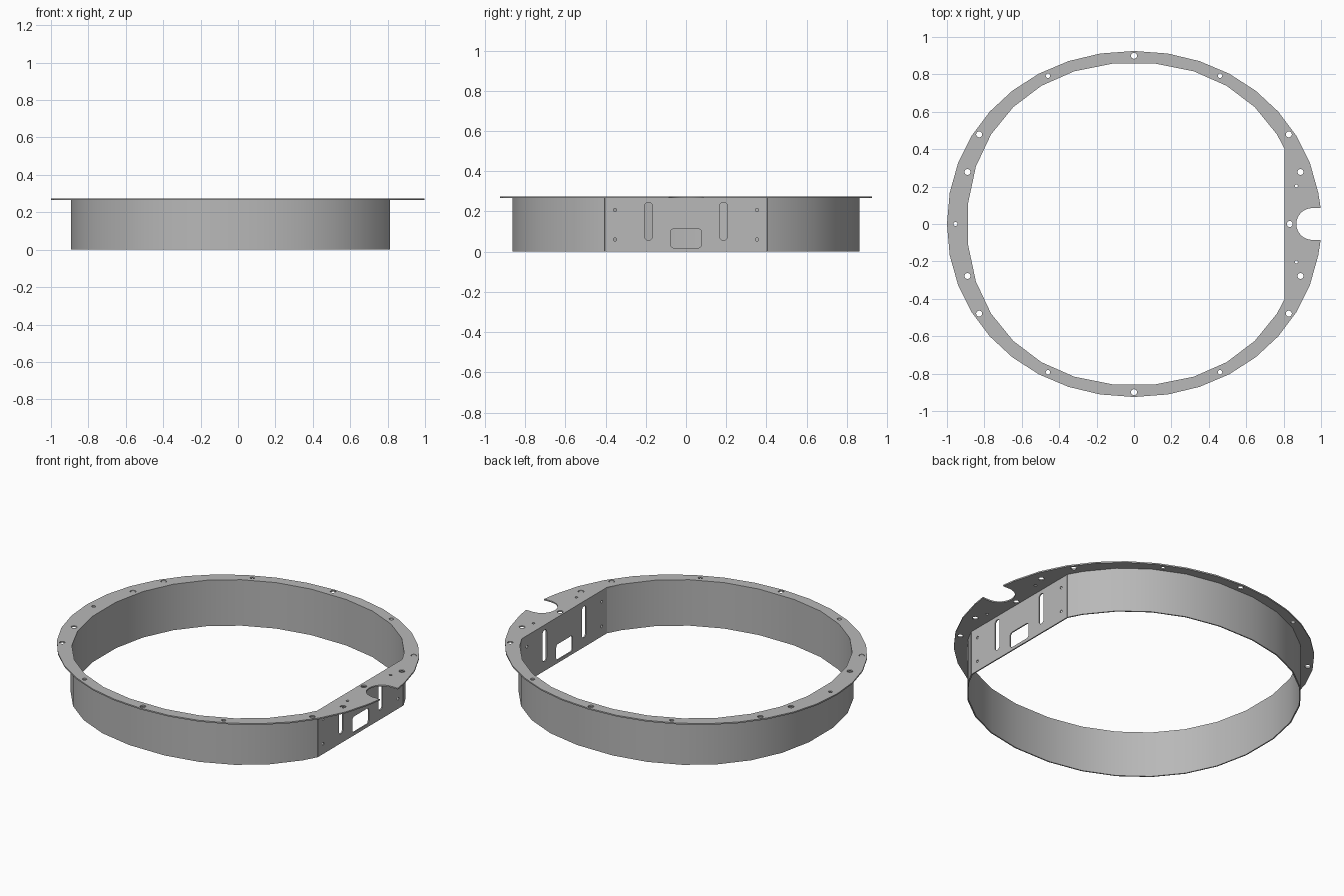
import bpy, bmesh, math
from mathutils import Matrix

cube = bpy.data.objects.get("Cube")
if cube:
    bpy.data.objects.remove(cube, do_unlink=True)

grey = bpy.data.materials.new("plain grey metal")
grey.use_nodes = True
GREY = (0.48, 0.48, 0.48, 1)
grey.diffuse_color = GREY
grey.node_tree.nodes["Principled BSDF"].inputs["Base Color"].default_value = GREY

HEIGHT, SHEET = 0.275, 0.008
FLAT_X, FLAT_Y = 0.805, 0.402      # inner face and half width of the flat side
WALL = 0.007


def oval(a, b, n, count, shift=0.0):
    """Slightly squared ellipse, counter-clockwise from +x."""
    pts = []
    for i in range(count):
        t = 2 * math.pi * (i + shift) / count
        c, s = math.cos(t), math.sin(t)
        pts.append((math.copysign(a * abs(c) ** (2 / n), c),
                    math.copysign(b * abs(s) ** (2 / n), s)))
    return pts


def arc(x, y, r, start, end, steps):
    return [(x + r * math.cos(math.radians(start + (end - start) * i / steps)),
             y + r * math.sin(math.radians(start + (end - start) * i / steps)))
            for i in range(steps + 1)]


def hole(x, y, r):
    return arc(x, y, r, 0, 360, 16)[:-1]


def rounded_box(x, y, w, h, r):
    """Rounded rectangle centred on x, y with half sizes w and h."""
    pts = []
    for sx, sy, a in ((1, 1, 0), (-1, 1, 90), (-1, -1, 180), (1, -1, 270)):
        pts += arc(x + sx * (w - r), y + sy * (h - r), r, a, a + 90, 6)
    return pts


def finish(ob):
    ob.data.materials.clear()
    ob.data.materials.append(grey)
    bpy.ops.object.select_all(action='DESELECT')
    ob.select_set(True)
    bpy.context.view_layer.objects.active = ob
    bpy.ops.object.shade_smooth_by_angle(angle=math.radians(30))


def plate(name, loops, thickness, matrix):
    """Sheet cut from an outline (first loop) and its openings."""
    cu = bpy.data.curves.new(name, 'CURVE')
    cu.dimensions, cu.fill_mode, cu.extrude = '2D', 'BOTH', thickness / 2
    for loop in loops:
        sp = cu.splines.new('POLY')
        sp.points.add(len(loop) - 1)
        for p, (x, y) in zip(sp.points, loop):
            p.co = (x, y, 0, 1)
        sp.use_cyclic_u = True
    tmp = bpy.data.objects.new(name + "_outline", cu)
    bpy.context.collection.objects.link(tmp)
    dg = bpy.context.evaluated_depsgraph_get()
    me = bpy.data.meshes.new_from_object(tmp.evaluated_get(dg))
    bpy.data.objects.remove(tmp, do_unlink=True)
    bm = bmesh.new()
    bm.from_mesh(me)
    bmesh.ops.remove_doubles(bm, verts=bm.verts, dist=1e-5)
    bmesh.ops.recalc_face_normals(bm, faces=bm.faces)
    bm.transform(matrix)
    bm.to_mesh(me)
    bm.free()
    me.name = name
    ob = bpy.data.objects.new(name, me)
    bpy.context.collection.objects.link(ob)
    finish(ob)


# Inner and outer lines of the curved wall, open along the flat side
pairs = [(p, q) for p, q in zip(oval(0.892, 0.862, 2.15, 28, 0.5),
                                oval(0.892 + WALL, 0.862 + WALL, 2.15, 28, 0.5))
         if p[0] < FLAT_X - 0.02]
pairs = ([((FLAT_X, FLAT_Y), (FLAT_X + WALL, FLAT_Y + 0.004))] + pairs +
         [((FLAT_X, -FLAT_Y), (FLAT_X + WALL, -FLAT_Y - 0.004))])

# Top flange with cable notch and bolt holes
outer = [p for p in oval(1.0, 0.925, 2.05, 36) if p[0] < 0 or abs(p[1]) > 0.1]
outer = ([(0.998, 0.085)] + outer + [(0.998, -0.085)] +
         arc(0.953, 0, 0.085, 270, 90, 16))
loops = [outer, [p for p, q in pairs],
         hole(-0.955, 0, 0.011), hole(0.833, 0, 0.016)]
for sy in (1, -1):
    loops += [hole(0, sy * 0.899, 0.016), hole(0.868, sy * 0.203, 0.008)]
    for sx in (1, -1):
        loops += [hole(sx * 0.46, sy * 0.793, 0.012),
                  hole(sx * 0.828, sy * 0.479, 0.016),
                  hole(sx * 0.89, sy * 0.278, 0.016)]
plate("top_flange", loops, SHEET,
      Matrix.Translation((0, 0, HEIGHT - SHEET / 2)))

# Flat side panel with slots, window and screw holes
top = HEIGHT - SHEET
loops = [[(-FLAT_Y, 0), (FLAT_Y, 0), (FLAT_Y, top), (-FLAT_Y, top)],
         rounded_box(0, 0.066, 0.077, 0.047, 0.016)]
for s in (1, -1):
    loops += [rounded_box(s * 0.186, 0.151, 0.02, 0.094, 0.0195),
              hole(s * 0.353, 0.06, 0.008), hole(s * 0.353, 0.208, 0.008)]
plate("flat_side_panel", loops, WALL,
      Matrix(((0, 0, 1, FLAT_X + WALL / 2), (1, 0, 0, 0),
              (0, 1, 0, 0), (0, 0, 0, 1))))

# Curved wall
bm = bmesh.new()
rings = [[bm.verts.new((*p, z)) for p, z in ((a, 0), (b, 0), (b, top), (a, top))]
         for a, b in pairs]
for r, s in zip(rings, rings[1:]):
    for k in range(4):
        j = (k + 1) % 4
        bm.faces.new((r[k], r[j], s[j], s[k]))
bm.faces.new(rings[0])
bm.faces.new(rings[-1])
bmesh.ops.recalc_face_normals(bm, faces=bm.faces)
me = bpy.data.meshes.new("curved_wall")
bm.to_mesh(me)
bm.free()
wall = bpy.data.objects.new("curved_wall", me)
bpy.context.collection.objects.link(wall)
finish(wall)
